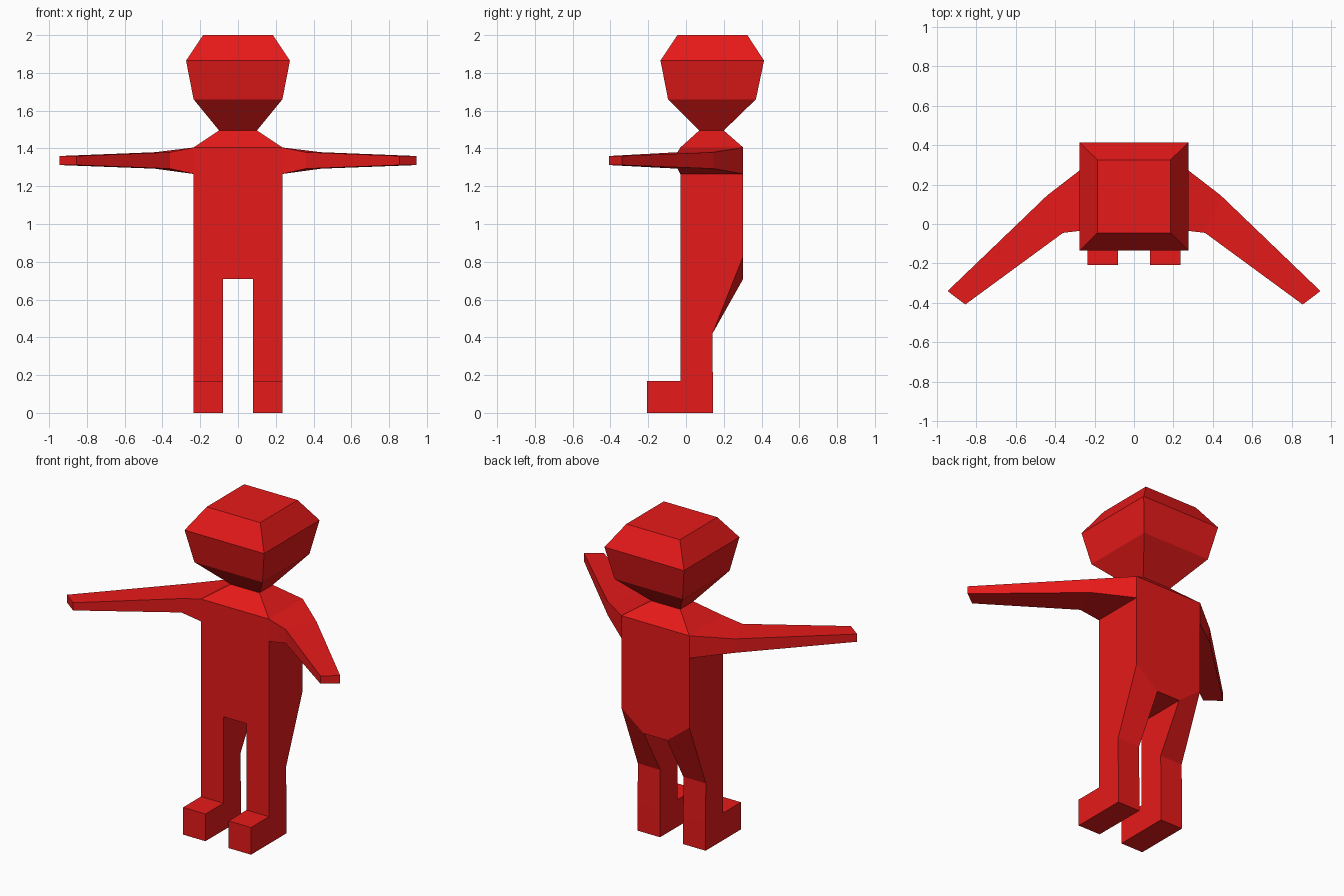
import bpy

if "Cube" in bpy.data.objects:
    bpy.data.objects.remove(bpy.data.objects["Cube"])

red = bpy.data.materials.new("red")
red.diffuse_color = (0.8, 0.01, 0.01, 1)
red.use_nodes = True
red.node_tree.nodes["Principled BSDF"].inputs["Base Color"].default_value = red.diffuse_color


def rect(half_x, y0, y1, z):
    """Horizontal rectangle ring: sides are front, right, back, left."""
    return [(-half_x, y0, z), (half_x, y0, z), (half_x, y1, z), (-half_x, y1, z)]


def leg_ring(y0, y1, z_in, z_out):
    """Leg section whose inner and outer edges may sit at different heights."""
    return [(0.08, y0, z_in), (0.235, y0, z_out), (0.235, y1, z_out), (0.08, y1, z_in)]


def loft(name, rings, skip=(), cap_start=False, cap_end=False, mirror=False):
    """Bridge four-point rings; skip holds (level, side) openings."""
    verts = [p for ring in rings for p in ring]
    faces = []
    for level in range(len(rings) - 1):
        for side in range(4):
            if (level, side) not in skip:
                a, b = level * 4 + side, level * 4 + (side + 1) % 4
                faces.append((a, b, b + 4, a + 4))
    if cap_start:
        faces.append((3, 2, 1, 0))
    if cap_end:
        faces.append(tuple(range(len(verts) - 4, len(verts))))
    mesh = bpy.data.meshes.new(name)
    mesh.from_pydata(verts, [], faces)
    mesh.materials.append(red)
    obj = bpy.data.objects.new(name, mesh)
    bpy.context.collection.objects.link(obj)
    if mirror:
        obj.modifiers.new("mirror", 'MIRROR')
    return obj


# Head, widening from the neck to a chamfered crown
loft("head", [rect(0.10, 0.07, 0.20, 1.495),
              rect(0.235, -0.095, 0.37, 1.66),
              rect(0.275, -0.135, 0.413, 1.865),
              rect(0.185, -0.045, 0.325, 2.0)], cap_end=True)

# Torso from crotch to neck, open where the legs and arms join
loft("torso", [rect(0.08, -0.03, 0.303, 0.71),
               rect(0.235, -0.03, 0.303, 0.83),
               rect(0.235, -0.03, 0.303, 1.265),
               rect(0.235, -0.03, 0.303, 1.405),
               rect(0.10, 0.07, 0.20, 1.495)],
     skip={(0, 1), (0, 3), (2, 1), (2, 3)}, cap_start=True)

# Arms: (front x, y), (back x, y), bottom z, top z at shoulder, elbow, hand
arm = [((0.235, -0.03), (0.235, 0.303), 1.265, 1.405),
       ((0.36, -0.045), (0.44, 0.145), 1.293, 1.38),
       ((0.855, -0.408), (0.945, -0.34), 1.312, 1.36)]
loft("arms", [[(*f, z0), (*b, z0), (*b, z1), (*f, z1)] for f, b, z0, z1 in arm],
     cap_end=True, mirror=True)

# Legs, open at the hip and where the foot joins
loft("legs", [leg_ring(-0.03, 0.142, 0, 0),
              leg_ring(-0.03, 0.142, 0.17, 0.17),
              leg_ring(-0.03, 0.14, 0.42, 0.42),
              leg_ring(-0.03, 0.303, 0.71, 0.83)],
     skip={(0, 0)}, cap_start=True, mirror=True)

# Feet reaching forward from the ankles
loft("feet", [[(0.08, y, 0), (0.235, y, 0), (0.235, y, 0.17), (0.08, y, 0.17)]
              for y in (-0.03, -0.207)], cap_end=True, mirror=True)
